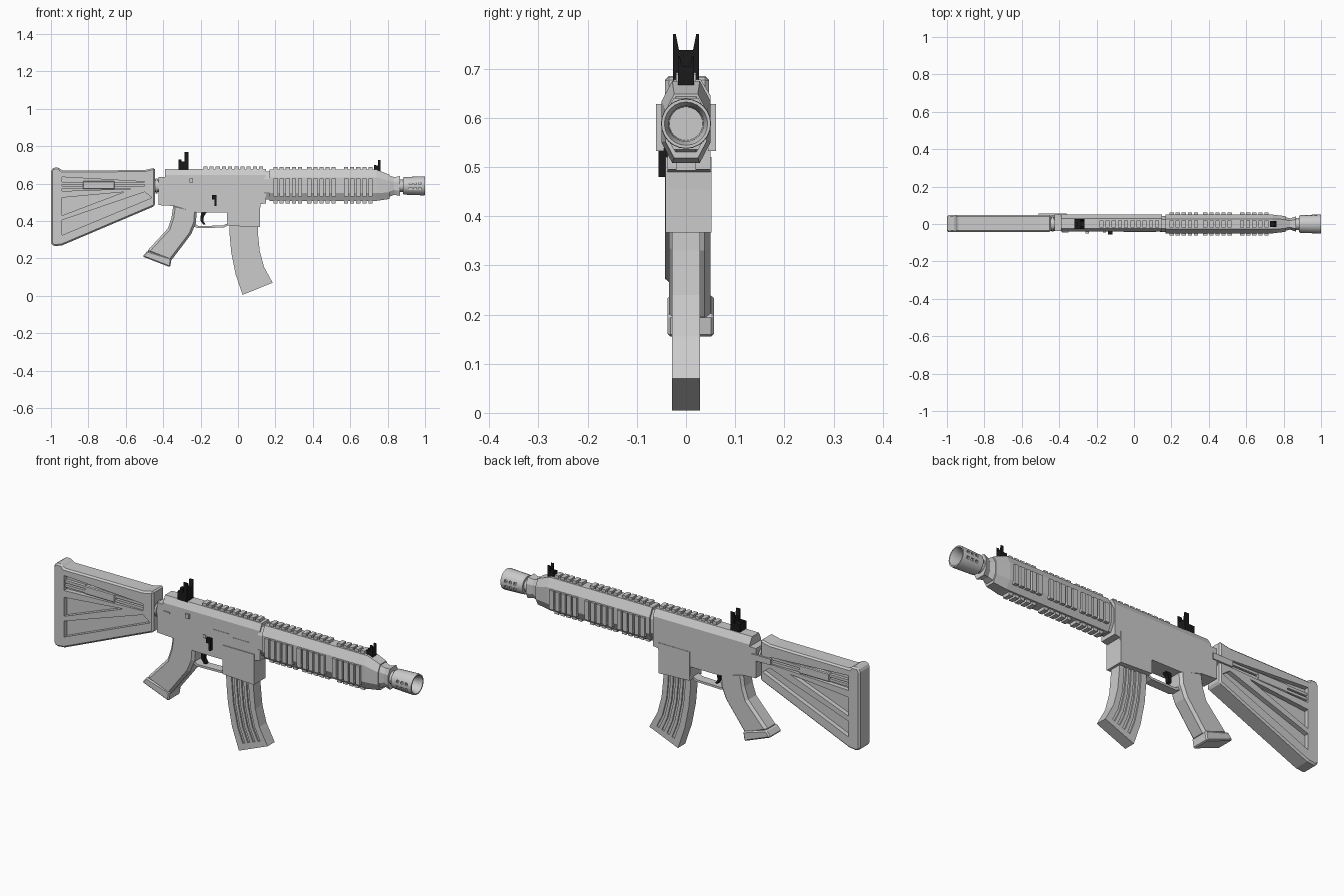
import bpy, bmesh, math
from mathutils import Vector

if "Cube" in bpy.data.objects:
    bpy.data.objects.remove(bpy.data.objects["Cube"])

black = bpy.data.materials.new("black")
black.diffuse_color = (0.01, 0.01, 0.01, 1)
black.use_nodes = True
black.node_tree.nodes["Principled BSDF"].inputs["Base Color"].default_value = black.diffuse_color


def finish(name, bm, mat=None, bevel=0):
    bmesh.ops.recalc_face_normals(bm, faces=bm.faces[:])
    me = bpy.data.meshes.new(name)
    bm.to_mesh(me)
    bm.free()
    ob = bpy.data.objects.new(name, me)
    bpy.context.collection.objects.link(ob)
    if mat:
        me.materials.append(mat)
    if bevel:
        m = ob.modifiers.new("bevel", "BEVEL")
        m.width, m.segments, m.limit_method = bevel, 1, "ANGLE"
        m.angle_limit = math.radians(40)
    return ob


def loft(name, rings, mat=None, bevel=0, closed=False):
    """Skin a list of equal point rings, capping the ends unless closed into a loop."""
    bm = bmesh.new()
    vs = [[bm.verts.new(p) for p in r] for r in rings]
    n = len(vs[0])
    pairs = list(zip(vs, vs[1:])) + ([(vs[-1], vs[0])] if closed else [])
    for a, b in pairs:
        for i in range(n):
            bm.faces.new((a[i], a[(i + 1) % n], b[(i + 1) % n], b[i]))
    if not closed:
        bm.faces.new(vs[0])
        bm.faces.new(vs[-1])
    return finish(name, bm, mat, bevel)


def side_prism(name, pts, y0, y1, mat=None, bevel=0):
    return loft(name, [[(x, y, z) for x, z in pts] for y in (y0, y1)], mat, bevel)


def boxes(name, spans, mat=None, bevel=0):
    bm = bmesh.new()
    for x0, x1, y0, y1, z0, z1 in spans:
        r = bmesh.ops.create_cube(bm, size=1)
        for v in r["verts"]:
            v.co = Vector(((x0 + x1) / 2 + v.co.x * (x1 - x0),
                           (y0 + y1) / 2 + v.co.y * (y1 - y0),
                           (z0 + z1) / 2 + v.co.z * (z1 - z0)))
    return finish(name, bm, mat, bevel)


def turned(name, profile, n=24, zc=0.588):
    """Round part along x from (x, radius) pairs."""
    ob = loft(name, [[(x, r * math.cos(2 * math.pi * i / n), zc + r * math.sin(2 * math.pi * i / n))
                      for i in range(n)] for x, r in profile])
    bpy.context.view_layer.objects.active = ob
    ob.select_set(True)
    bpy.ops.object.shade_smooth_by_angle(angle=math.radians(30))
    ob.select_set(False)
    return ob


def cut(target, cutter):
    cutter.hide_render = True
    cutter.hide_viewport = True
    cutter.display_type = "WIRE"
    m = target.modifiers.new("cut", "BOOLEAN")
    m.operation, m.solver, m.object = "DIFFERENCE", "EXACT", cutter


def octagon(x, hw, z0, z1, cy, cz):
    return [(x, y, z) for y, z in [(-hw + cy, z0), (hw - cy, z0), (hw, z0 + cz), (hw, z1 - cz),
                                   (hw - cy, z1), (-hw + cy, z1), (-hw, z1 - cz), (-hw, z0 + cz)]]


# Shoulder stock with triangular pockets on both sides
stock = side_prism("stock", [(-1, .28), (-.985, .265), (-.94, .27), (-.445, .48), (-.445, .685), (-.5, .672),
                             (-.945, .67), (-.955, .685), (-.99, .685), (-1, .665)], -.043, .047, bevel=.008)
pockets = [[(-.94, .635), (-.5, .61), (-.5, .575), (-.94, .56)],
           [(-.94, .525), (-.94, .43), (-.61, .555)],
           [(-.94, .405), (-.94, .325), (-.46, .525), (-.5, .555)]]
for i, p in enumerate(pockets):
    for s, (a, b) in enumerate([(-.06, -.02), (.024, .06)]):
        cut(stock, side_prism(f"stock_pocket_cutter_{i}_{s}", p, a, b))
boxes("stock_rods", [(-.94, -.49, y - .009, y + .009, z, z + .013) for y in (-.027, .031) for z in (.575, .596)])
boxes("stock_rod_sleeves", [(-.83, -.66, y - .012, y + .012, .57, .613) for y in (-.027, .031)], bevel=.004)
boxes("stock_latch", [(-.51, -.40, .044, .055, .575, .605)])

# Buffer tube
turned("buffer_tube", [(-.46, .034), (-.44, .034), (-.44, .04), (-.43, .04), (-.43, .034), (-.38, .034)])

# Receiver: lower body with magazine well, and chamfered upper
side_prism("lower_receiver", [(-.425, .635), (-.425, .485), (-.34, .48), (-.22, .445), (-.06, .445), (-.06, .40),
                              (.115, .40), (.12, .49), (.15, .495), (.15, .635)], -.038, .05)
upper = loft("upper_receiver", [[(x, y, z) for y, z in [(-.04, .53), (.05, .53), (.05, .645), (.03, .678),
                                                        (-.024, .678), (-.04, .645)]] for x in (-.39, .15)])
cut(upper, boxes("ejection_port_cutter", [(0, .09, -.06, -.028, .572, .602), (-.11, -.02, -.06, -.034, .585, .62)]))
boxes("ejection_port_cover", [(.012, .08, -.036, -.02, .58, .594)])
side_prism("magazine_well", [(-.057, .52), (-.057, .375), (.118, .367), (.118, .52)], -.042, .052)
boxes("receiver_buttons", [(-.26, -.24, -.05, -.03, .605, .627), (-.385, -.35, -.045, -.03, .60, .606),
                           (-.165, -.15, -.045, -.03, .53, .545)])
boxes("receiver_rail", [(-.185 + .033 * i, -.163 + .033 * i, -.02, .02, .67, .692) for i in range(10)])

# Fire selector and trigger
side_prism("fire_selector", [(-.14, .54), (-.115, .54), (-.115, .48), (-.126, .48), (-.126, .515), (-.14, .515)],
           -.056, -.03, black)
side_prism("trigger", [(-.195, .45), (-.165, .45), (-.182, .425), (-.186, .40), (-.172, .38), (-.185, .38),
                       (-.2, .40), (-.2, .425)], -.008, .014, black)
side_prism("trigger_guard", [(-.25, .375), (-.215, .362), (-.075, .365), (-.05, .378), (-.05, .39), (-.08, .376),
                             (-.21, .373), (-.24, .39)], -.02, .026)

# Pistol grip with flared foot
side_prism("pistol_grip", [(-.345, .49), (-.355, .42), (-.375, .36), (-.49, .235), (-.36, .185), (-.25, .33),
                           (-.225, .39), (-.22, .46)], -.035, .05, bevel=.012)
side_prism("grip_foot", [(-.485, .24), (-.51, .21), (-.363, .153), (-.355, .2)], -.038, .057, bevel=.006)

# Curved magazine: core with raised side ribs
left = [(-.047, .40), (-.045, .33), (-.036, .23), (-.013, .115), (.025, .005)]
right = [(.105, .40), (.107, .33), (.116, .24), (.139, .155), (.185, .07)]


def mag_strip(name, t0, t1, hw):
    rings = []
    for (ax, az), (bx, bz) in zip(left, right):
        p, q = [(ax + (bx - ax) * t, az + (bz - az) * t) for t in (t0, t1)]
        rings.append([(p[0], -hw, p[1]), (q[0], -hw, q[1]), (q[0], hw, q[1]), (p[0], hw, p[1])])
    return loft(name, rings)


mag_strip("magazine_core", 0, 1, .022)
for i, (a, b) in enumerate([(0, .2), (.28, .38), (.46, .56), (.64, .74), (.82, 1)]):
    mag_strip(f"magazine_rib_{i}", a, b, .0285)
side_prism("magazine_base", [(.014, .036), (.025, .005), (.185, .07), (.172, .094)], -.0285, .0285)

# Eight-sided handguard with tapered nose
loft("handguard", [octagon(.168, .05, .508, .675, .022, .042), octagon(.74, .05, .508, .675, .022, .042),
                   octagon(.81, .042, .518, .648, .018, .034), octagon(.81, .036, .53, .643, .015, .028),
                   octagon(.835, .03, .54, .634, .012, .025), octagon(.865, .04, .535, .64, .015, .028)])
loft("handguard_joint", [octagon(x, .044, .515, .665, .02, .04) for x in (.14, .175)])

# Rail teeth in three groups on top, bottom and both sides
starts = [s + .0325 * i for s in (.19, .37, .567) for i in range(5)]
boxes("handguard_top_teeth", [(x, x + .022, -.02, .02, .67, .689) for x in starts])
boxes("handguard_bottom_teeth", [(x, x + .022, -.02, .02, .493, .512) for x in starts])
for side, s in (("left", -1), ("right", 1)):
    boxes(f"handguard_{side}_teeth",
          [(x, x + .023, min(s * .045, s * .061), max(s * .045, s * .061), .532, .628) for x in starts])

# Barrel and hollow muzzle device with vents
turned("barrel", [(.85, .033), (.90, .033)])
muzzle = turned("muzzle", [(.882, .043), (.888, .047), (.99, .051), (1.0, .05), (1.0, .044), (.975, .036), (.93, .034)])
vents = [(x, x + .014, s * .046 - .008, s * .046 + .008, z, z + .012)
         for x in (.915, .94, .965) for s in (-1, 1) for z in (.566, .594)]
cut(muzzle, boxes("muzzle_vent_cutter", vents))


# Iron sights: block, stepped post and two tapered ears
def sight(name, x0, x1, hw, z0, zb, zm, zt):
    xe = x1 - (x1 - x0) * .4
    boxes(name + "_block", [(x0, x1, -hw, hw, z0, zb), (xe, x1, -hw * .6, hw * .6, zb, zm),
                            (x0, x0 + (x1 - x0) * .3, -hw * .35, hw * .35, zb, zb + (zm - zb) * .5)], black)
    for tag, s in (("left", -1), ("right", 1)):
        prof = [(s * hw, zb), (s * hw, zt), (s * hw * .8, zt), (s * hw * .4, zb)]
        loft(f"{name}_{tag}_ear", [[(x, y, z) for y, z in prof] for x in (xe, x1)], black)


sight("rear_sight", -.318, -.265, .026, .672, .718, .738, .77)
sight("front_sight", .728, .761, .016, .665, .696, .705, .726)
